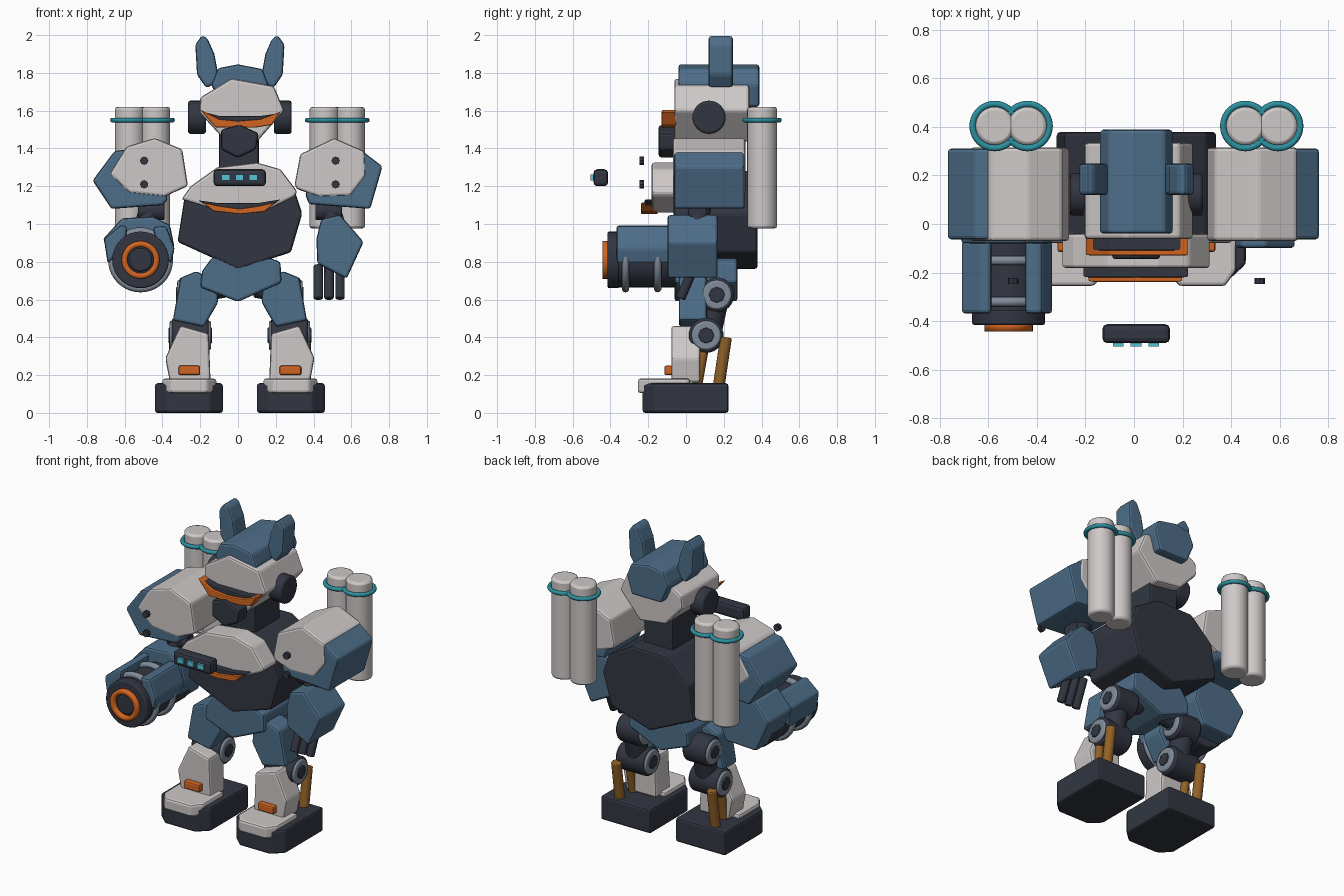
import bpy, bmesh, math
from mathutils import Vector

cube = bpy.data.objects.get("Cube")
if cube:
    bpy.data.objects.remove(cube)


def material(name, rgb):
    m = bpy.data.materials.new(name)
    m.use_nodes = True
    m.diffuse_color = (*rgb, 1)
    m.node_tree.nodes["Principled BSDF"].inputs["Base Color"].default_value = (*rgb, 1)
    return m


WHITE = material("off_white", (0.62, 0.58, 0.58))
BLUE = material("steel_blue", (0.075, 0.155, 0.25))
DARK = material("charcoal", (0.032, 0.037, 0.053))
ORANGE = material("orange", (0.64, 0.13, 0.015))
BRASS = material("brass", (0.28, 0.12, 0.02))
TEAL = material("teal", (0.025, 0.28, 0.35))
GREY = material("joint_grey", (0.22, 0.26, 0.32))
GLOW = material("cyan_light", (0.09, 0.56, 0.68))

AXIS = 0.01  # mirror plane of paired parts


def finish(name, bm, mat, bevel):
    bmesh.ops.recalc_face_normals(bm, faces=bm.faces)
    me = bpy.data.meshes.new(name)
    bm.to_mesh(me)
    bm.free()
    me.materials.append(mat)
    ob = bpy.data.objects.new(name, me)
    bpy.context.collection.objects.link(ob)
    if bevel:
        mod = ob.modifiers.new("soft_edges", 'BEVEL')
        mod.width, mod.segments = bevel, 2
        mod.limit_method = 'ANGLE'
    return ob


def prism(name, outline, lo, hi, mat, bevel=0.014, axis='y'):
    """Extrude an outline: (x, z) along y, or (x, y) along z."""
    bm = bmesh.new()
    place = (lambda p: (p[0], lo, p[1])) if axis == 'y' else (lambda p: (p[0], p[1], lo))
    face = bm.faces.new([bm.verts.new(place(p)) for p in outline])
    ext = bmesh.ops.extrude_face_region(bm, geom=[face])
    step = Vector((0, hi - lo, 0)) if axis == 'y' else Vector((0, 0, hi - lo))
    bmesh.ops.translate(bm, vec=step, verts=[v for v in ext["geom"] if isinstance(v, bmesh.types.BMVert)])
    return finish(name, bm, mat, bevel)


def box(name, x, y, z, mat, bevel=0.01):
    return prism(name, [(x[0], z[0]), (x[1], z[0]), (x[1], z[1]), (x[0], z[1])], *y, mat, bevel)


def rod(name, a, b, r, mat, bevel=0.008, sides=32, wall=0):
    a, b = Vector(a), Vector(b)
    bm = bmesh.new()
    bmesh.ops.create_cone(bm, cap_ends=not wall, segments=sides, radius1=r, radius2=r, depth=(b - a).length)
    bm.transform((b - a).to_track_quat('Z', 'Y').to_matrix().to_4x4())
    bmesh.ops.translate(bm, vec=(a + b) / 2, verts=bm.verts)
    ob = finish(name, bm, mat, 0 if wall else bevel)
    if wall:
        mod = ob.modifiers.new("wall", 'SOLIDIFY')
        mod.thickness, mod.offset = wall, -1
    ob.data.shade_smooth()
    ob.data.set_sharp_from_angle(angle=math.radians(35))
    return ob


def ring(name, loc, major, minor, mat, rot=(0, 0, 0)):
    bpy.ops.mesh.primitive_torus_add(location=loc, rotation=rot, major_radius=major, minor_radius=minor,
                                     major_segments=40, minor_segments=10)
    ob = bpy.context.object
    ob.name = name
    ob.data.materials.append(mat)
    ob.data.shade_smooth()


def flip(outline):
    return [(2 * AXIS - x, z) for x, z in outline]


# Head, crown and nose
prism("head", [(-.2, 1.67), (-.035, 1.77), (.19, 1.73), (.245, 1.6), (.1, 1.435), (-.085, 1.46), (-.205, 1.59)],
      -.062, .335, WHITE)
prism("crown", [(-.142, 1.74), (-.105, 1.825), (0, 1.845), (.13, 1.82), (.16, 1.74), (.125, 1.62), (-.09, 1.62)],
      -.04, .388, BLUE)
prism("nose", [(-.09, 1.5), (.01, 1.525), (.11, 1.48), (.095, 1.395), (0, 1.35), (-.09, 1.395)], -.145, -.04, DARK)
box("neck", (-.1, .11), (.02, .28), (1.22, 1.5), DARK)

# Visor and chest chevrons: a dark brow over an orange lip
prism("visor_brow", [(-.19, 1.595), (-.1, 1.572), (.12, 1.572), (.21, 1.585), (.15, 1.535), (-.12, 1.535)],
      -.108, -.05, DARK, .006)
prism("visor_lip", [(-.2, 1.605), (-.1, 1.555), (0, 1.545), (.12, 1.555), (.225, 1.595), (.18, 1.525), (.09, 1.51),
                    (-.12, 1.512)], -.13, -.05, ORANGE, .006)
prism("chest_brow", [(-.21, 1.125), (-.1, 1.11), (.1, 1.11), (.225, 1.13), (.14, 1.07), (-.12, 1.07)],
      -.22, -.15, DARK, .006)
prism("chest_lip", [(-.19, 1.115), (-.1, 1.095), (.01, 1.08), (.11, 1.095), (.2, 1.115), (.14, 1.065), (.01, 1.052),
                    (-.13, 1.068)], -.238, -.15, ORANGE, .006)

# Torso, chest plate and pelvis
prism("torso", [(-.285, 1.13), (-.13, 1.275), (.125, 1.28), (.3, 1.175), (.34, 1.055), (.28, .85), (0, .76),
                (-.32, .905)], -.065, .378, DARK)
prism("chest_plate", [(-.25, 1.2), (-.11, 1.3), (.1, 1.325), (.225, 1.29), (.315, 1.17), (.3, 1.145), (.125, 1.06),
                      (-.135, 1.08), (-.3, 1.13)], -.182, -.04, WHITE)
prism("pelvis", [(-.14, .82), (0, .868), (.125, .835), (.225, .8), (.23, .69), (0, .588), (-.2, .665), (-.19, .75)],
      -.06, .272, BLUE)

# Lamp bar hovering ahead of the chest
box("lamp_bar", (-.13, .148), (-.49, -.412), (1.2, 1.29), DARK, .02)
for x in (-.065, .008, .081):
    box("lamp", (x - .022, x + .022), (-.505, -.488), (1.23, 1.262), GLOW, 0)

# Shoulders
prism("right_shoulder_guard", [(-.77, 1.23), (-.655, 1.385), (-.59, 1.395), (-.45, 1.3), (-.37, 1.13), (-.4, 1.1),
                               (-.67, 1.08)], -.063, .31, BLUE)
prism("right_shoulder", [(-.68, 1.265), (-.59, 1.41), (-.44, 1.455), (-.295, 1.395), (-.265, 1.2), (-.39, 1.145),
                         (-.575, 1.165)], -.07, .314, WHITE)
prism("left_shoulder_guard", [(.66, 1.385), (.765, 1.305), (.7, 1.08), (.375, 1.105), (.355, 1.16), (.45, 1.3)],
      -.063, .31, BLUE)
prism("left_shoulder", [(.3, 1.21), (.33, 1.37), (.51, 1.455), (.67, 1.385), (.675, 1.255), (.595, 1.15),
                        (.43, 1.145), (.31, 1.185)], -.07, .314, WHITE)

# Left forearm and fingers
prism("left_forearm", [(.44, 1.025), (.54, 1.05), (.665, .905), (.575, .71), (.42, .79), (.415, .92)],
      -.098, .167, BLUE)
for x in (.425, .482, .54):
    rod("finger", (x, .045, .78), (x, -.03, .605), .026, DARK, sides=12)

# Right forearm and cannon
CX, CZ = -.516, .81
prism("right_forearm", [(-.715, .92), (-.615, 1.03), (-.45, 1.04), (-.36, .995), (-.335, .87), (-.4, .72),
                        (-.62, .71)], -.08, .167, BLUE)
prism("cannon_outer_panel", [(-.71, .92), (-.62, .995), (-.585, .985), (-.6, .88), (-.69, .79)], -.368, -.07, BLUE)
prism("cannon_inner_panel", [(-.45, .985), (-.38, .99), (-.335, .87), (-.355, .79), (-.43, .88)], -.368, -.07, BLUE)
rod("cannon_core", (CX, -.38, CZ), (CX, .05, CZ), .145, DARK)
rod("cannon_collar", (CX, -.415, CZ), (CX, -.355, CZ), .15, DARK)
rod("muzzle", (CX, -.442, CZ), (CX, -.4, CZ), .1, ORANGE, wall=.03)
rod("muzzle_plug", (CX, -.43, CZ), (CX, -.4, CZ), .062, DARK)
for y in (-.32, -.15):
    ring("cannon_band", (CX, y, CZ), .152, .02, GREY, (math.pi / 2, 0, 0))

# Paired parts
for side, s in (("left", 1), ("right", -1)):
    def X(d):
        return AXIS + s * d

    def shape(name, outline, *args, **kw):
        return prism(side + name, outline if s > 0 else flip(outline), *args, **kw)

    def block(name, x, y, z, mat, bevel=.01):
        return box(side + name, sorted((X(x[0]), X(x[1]))), y, z, mat, bevel)

    # Ears and ear discs
    shape("_ear", [(.21, 2.0), (.246, 1.95), (.237, 1.79), (.188, 1.72), (.118, 1.755), (.145, 1.9), (.18, 1.98)],
          .12, .248, BLUE)
    rod(side + "_ear_disc", (X(.18), .122, 1.565), (X(.274), .122, 1.565), .088, DARK, .012)

    # Back canisters with collars
    for d in (.448, .583):
        rod(side + "_canister", (X(d), .403, .976), (X(d), .403, 1.62), .079, WHITE, .014)
        ring(side + "_canister_collar", (X(d), .403, 1.55), .091, .013, TEAL)

    # Shoulder studs and upper arm
    for z in (1.335, 1.21):
        rod(side + "_stud", (X(.507), -.247, z), (X(.507), -.222, z), .022, DARK, 0, 8)
    rod(side + "_upper_arm", (X(.43), .1, 1.2), (X(.51), .05, .97), .058, DARK)
    rod(side + "_elbow", (X(.4), .06, 1.07), (X(.54), .06, 1.07), .05, DARK)

    # Thigh and shin plates
    shape("_thigh", [(.13, .695), (.24, .75), (.325, .715), (.365, .49), (.2, .455), (.125, .585)],
          -.038, .11, BLUE)
    shape("_shin", [(.175, .42), (.325, .463), (.405, .29), (.38, .16), (.165, .16)], -.078, .075, WHITE)
    block("_shin_tag", (.21, .325), (-.115, -.07), (.2, .25), ORANGE)

    # Hip and knee joints joined by a link
    for joint, y, z, a, b in (("_hip", .163, .625, .16, .32), ("_knee", .107, .41, .165, .36)):
        rod(side + joint + "_joint", (X(a), y, z), (X(b), y, z), .092, DARK, .012)
        rod(side + joint + "_washer", (X(a - .012), y, z), (X(b + .012), y, z), .078, GREY, .01)
        rod(side + joint + "_bolt", (X(a - .018), y, z), (X(b + .018), y, z), .042, DARK, .004, 8)
    rod(side + "_leg_link", (X(.25), .175, .68), (X(.25), .115, .4), .068, DARK)
    rod(side + "_hip_pin", (X(.08), .16, .66), (X(.2), .163, .64), .05, DARK)

    # Ankle pistons
    rod(side + "_piston", (X(.345), .212, .4), (X(.345), .17, .12), .031, BRASS, .005, 16)
    rod(side + "_piston_thin", (X(.33), .1, .37), (X(.33), .055, .12), .026, BRASS, .005, 16)

    # Foot and toe cap
    shape("_foot", [(.1, .225), (.46, .225), (.46, -.165), (.39, -.23), (.17, -.23), (.1, -.165)], 0, .157, DARK,
          axis='z')
    shape("_toe_cap", [(.135, .02), (.42, .02), (.42, -.19), (.375, -.255), (.185, -.255), (.135, -.19)],
          .105, .182, WHITE, axis='z')
